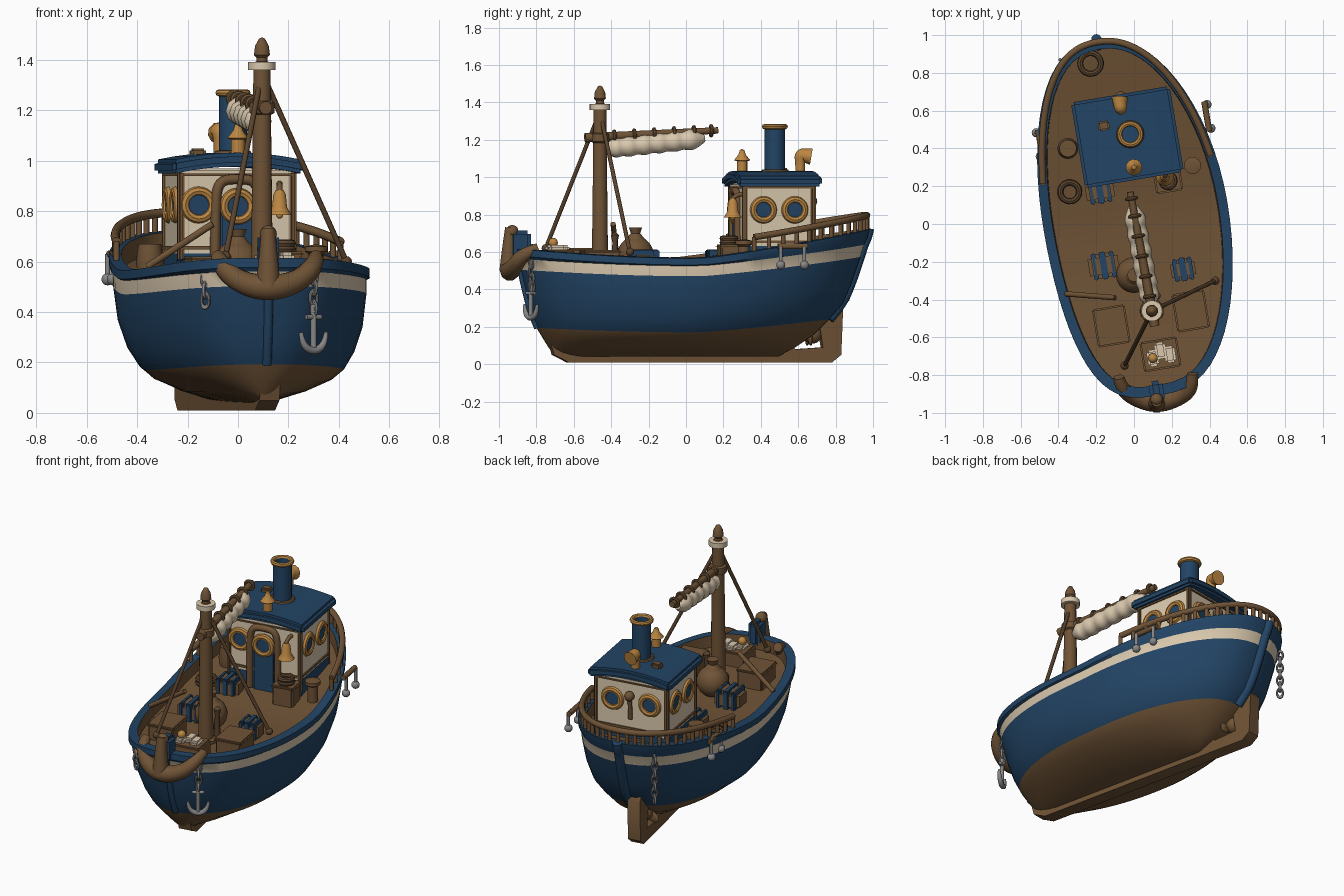
import bpy, bmesh, math
from mathutils import Matrix, Vector

cube = bpy.data.objects.get("Cube")
if cube:
    bpy.data.objects.remove(cube)
A = math.radians(9.5)
T, R, pi = Matrix.Translation, Matrix.Rotation, math.pi
UP, FRONT, BACK = Matrix(), R(pi/2, 4, 'X'), R(-pi/2, 4, 'X')
LEFT, RIGHT = R(pi/2, 4, 'Y'), R(-pi/2, 4, 'Y')


def material(name, rgb):
    m = bpy.data.materials.new(name)
    m.use_nodes = True
    m.diffuse_color = (*rgb, 1)
    m.node_tree.nodes["Principled BSDF"].inputs["Base Color"].default_value = (*rgb, 1)
    return m


wood = material("brown wood", (.16, .087, .037))
dark = material("dark wood", (.10, .056, .026))
blue = material("navy paint", (.016, .058, .13))
cream = material("cream paint", (.70, .58, .42))
brass = material("brass", (.50, .24, .055))
iron = material("grey iron", (.24, .24, .24))


def finish(name, me, mats, angle=40):
    for m in mats:
        me.materials.append(m)
    for p in me.polygons:
        p.use_smooth = True
    me.set_sharp_from_angle(angle=math.radians(angle))
    ob = bpy.data.objects.new(name, me)
    bpy.context.scene.collection.objects.link(ob)
    return ob


def from_bm(name, bm, *mats):
    bmesh.ops.recalc_face_normals(bm, faces=bm.faces)
    me = bpy.data.meshes.new(name)
    bm.to_mesh(me)
    bm.free()
    return finish(name, me, mats)


def at(x, y, z=0):
    return T((x, y, z)) @ R(A, 4, 'Z')


def box(name, M, size, mat, bevel=.008):
    bm = bmesh.new()
    bmesh.ops.create_cube(bm, size=1, matrix=Matrix.Diagonal((*size, 1)))
    if bevel:
        bmesh.ops.bevel(bm, geom=bm.edges[:], offset=bevel, segments=2, affect='EDGES')
    bm.transform(M)
    return from_bm(name, bm, mat)


def lathe(name, profile, M, mat, seg=24, closed=False):
    bm = bmesh.new()
    rings = [[bm.verts.new((r*math.cos(2*pi*i/seg), r*math.sin(2*pi*i/seg), z))
              for i in range(seg)] for r, z in profile]
    pairs = list(zip(rings, rings[1:])) + ([(rings[-1], rings[0])] if closed else [])
    for a, b in pairs:
        for i in range(seg):
            j = (i+1) % seg
            bm.faces.new((a[i], a[j], b[j], b[i]))
    bmesh.ops.remove_doubles(bm, verts=bm.verts[:], dist=1e-5)
    bm.transform(M)
    return from_bm(name, bm, mat)


def ring(name, rad, r, M, mat):
    pts = [(rad+r*math.cos(k*pi/4), r*math.sin(k*pi/4)) for k in range(8)]
    return lathe(name, pts, M, mat, closed=True)


def ball(name, M, r, mat):
    return lathe(name, [(r*math.sin(k*pi/10), -r*math.cos(k*pi/10)) for k in range(11)], M, mat)


def tube(name, pts, radii, mat):
    cu = bpy.data.curves.new(name, 'CURVE')
    cu.dimensions, cu.bevel_depth, cu.bevel_resolution, cu.use_fill_caps = '3D', 1, 3, True
    sp = cu.splines.new('NURBS' if len(pts) > 2 else 'POLY')
    sp.points.add(len(pts)-1)
    for k, (p, q) in enumerate(zip(sp.points, pts)):
        p.co = (*q, 1)
        p.radius = radii[k] if isinstance(radii, (list, tuple)) else radii
    sp.order_u, sp.use_endpoint_u, sp.resolution_u = 3, True, 6
    tmp = bpy.data.objects.new(name, cu)
    bpy.context.scene.collection.objects.link(tmp)
    me = bpy.data.meshes.new_from_object(tmp.evaluated_get(bpy.context.evaluated_depsgraph_get()))
    bpy.data.objects.remove(tmp)
    me.materials.clear()
    return finish(name, me, [mat])


# Hull: stacked outlines, each (height, sheer share, bow, stern, width, bow fullness)
B = at(.015, 0)


def sheer(s):
    return .06*s*s if s < 0 else .16*s**1.15


def hull_pt(th, z, k, bow, stern, f, p):
    c, n = math.cos(th), math.sin(th)
    s = (bow+stern)/2 + (stern-bow)/2*c
    t = .48*f*math.copysign(abs(n)**(p if c < 0 else .9), n) if abs(n) > 1e-6 else 0
    return B @ Vector((t-.05*s*s, s, z+k*sheer(s)))


levels = [(.04, 0, -.70, .50, .12, 1), (.085, .1, -.74, .60, .47, 1), (.13, .3, -.77, .70, .70, .95),
          (.17, .6, -.80, .78, .81, .9), (.24, .6, -.83, .85, .90, .85), (.34, .65, -.86, .90, .97, .8),
          (.47, .7, -.89, .95, 1, .74), (.525, .75, -.9, .97, 1, .72), (.53, .95, -.915, .99, 1.025, .7),
          (.565, 1, -.915, 1, 1.025, .7), (.57, 1, -.86, .945, .92, .7), (.50, .9, -.86, .945, .91, .7)]
N = 64
bm = bmesh.new()
rows = [[bm.verts.new(hull_pt(2*pi*i/N, *lv)) for i in range(N)] for lv in levels]
for k, (a, b) in enumerate(zip(rows, rows[1:])):
    for i in range(N):
        j = (i+1) % N
        bm.faces.new((a[i], a[j], b[j], b[i])).material_index = 0 if k < 3 or k == 10 else 2 if k == 6 else 1
for row in (rows[0], rows[-1]):
    for i in range(N//2):
        ids = dict.fromkeys((i, i+1, N-i-1, (N-i) % N))
        bm.faces.new([row[q] for q in ids])
from_bm("hull", bm, wood, blue, cream)
for name, th, r in (("stem_post", pi, .018), ("stern_post", 0, .028)):
    tube(name, [hull_pt(th, *lv) for lv in levels[3:10]], r, blue)
box("bow_block", at(.12, -.89, .64), (.075, .12, .15), blue, .02)

# Keel with rudder and propeller
bm = bmesh.new()
outline = [(-.74, .12), (-.72, .05), (-.64, .01), (.8, .01), (.85, .05), (.86, .3), (.83, .34), (.76, .32),
           (.73, .22), (.75, .09), (.6, .08), (.52, .14)]
face = bm.faces.new([bm.verts.new((-.085-.05*s, s, z)) for s, z in outline])
ext = bmesh.ops.extrude_face_region(bm, geom=[face])
bmesh.ops.translate(bm, vec=(.08, 0, 0), verts=[v for v in ext["geom"] if isinstance(v, bmesh.types.BMVert)])
bm.transform(B)
from_bm("keel_and_rudder", bm, wood)
ball("propeller_hub", B @ T((-.08, .70, .16)), .05, wood)
for k in range(3):
    ball("propeller_blade", B @ T((-.08, .68, .16)) @ R(k*2*pi/3, 4, 'Y') @ T((0, 0, .05))
         @ Matrix.Diagonal((.7, .25, 1, 1)), .045, wood)

# Stern handrail on balusters
rail = (.64, 1, -.9, .985, .97, .7)
ths = [-1.3+2.6*k/28 for k in range(29)]
tube("stern_rail", [hull_pt(t, *rail) for t in ths], .018, wood)
for t in ths:
    p = hull_pt(t, *rail)
    tube("baluster", [p-Vector((0, 0, .08)), p], .012, wood)

# Cabin
C = at(-.035, .46)
box("cabin_walls", C @ T((0, 0, .79)), (.46, .38, .36), cream)
box("cabin_base", C @ T((0, 0, .56)), (.465, .385, .16), blue)
box("cabin_trim", C @ T((0, 0, .655)), (.475, .395, .03), wood)
box("eave_trim", C @ T((0, 0, .945)), (.475, .395, .025), wood)
for u in (-.225, .225):
    for v in (-.185, .185):
        box("corner_post", C @ T((u, v, .76)), (.028, .028, .4), wood)
bm = bmesh.new()
bmesh.ops.create_cube(bm, size=1, matrix=Matrix.Diagonal((.53, .46, .055, 1)))
bmesh.ops.bevel(bm, geom=bm.edges[:], offset=.015, segments=2, affect='EDGES')
bmesh.ops.subdivide_edges(bm, edges=[e for e in bm.edges if e.calc_length() > .3], cuts=7, use_grid_fill=True)
for v in bm.verts:
    v.co.z += .03*(1-(v.co.x/.265)**2)
bm.transform(C @ T((0, 0, .975)))
from_bm("cabin_roof", bm, blue)


def porthole(M):
    ring("porthole_rim", .055, .018, M, brass)
    lathe("porthole_glass", [(0, .006), (.05, .006), (.05, -.01)], M, blue)


for v in (-.085, .085):
    porthole(C @ T((.23, v, .825)) @ LEFT)
    porthole(C @ T((-.23, v, .825)) @ RIGHT)
    porthole(C @ T((v*1.4, .19, .825)) @ BACK)
porthole(C @ T((-.155, -.19, .825)) @ FRONT)
box("door", C @ T((0, -.193, .68)), (.14, .02, .34), blue)
porthole(C @ T((0, -.205, .82)) @ FRONT)
tube("door_arch", [C @ Vector(p) for p in ((-.09, -.2, .54), (-.09, -.2, .8), (-.08, -.2, .92), (0, -.2, .93),
     (.08, -.2, .92), (.09, -.2, .8), (.09, -.2, .54))], .02, wood)
ball("stern_lamp", C @ T((0, .215, .87)), .03, wood)
tube("stern_lamp_pipe", [C @ Vector((0, .2, .72)), C @ Vector((0, .21, .87))], .013, wood)

# Bell on its post
lathe("bell", [(0, .1), (.015, .1), (.025, .08), (.03, .03), (.048, 0), (.03, .0), (0, .01)], at(.165, .25, .785), brass)
ball("bell_clapper", at(.165, .25, .785), .014, brass)
tube("bell_bracket", [(.165, .32, .91), (.165, .25, .91), (.165, .25, .87)], .012, wood)

# Roof fittings
lathe("funnel", [(.07, 0), (.07, .02), (.055, .03), (.055, .27), (.042, .27), (.042, .22), (0, .22)],
      at(-.02, .475, 1.0), blue)
ring("funnel_rim", .056, .014, at(-.02, .475, 1.27), brass)
ring("funnel_collar", .062, .012, at(-.02, .475, 1.03), wood)
lathe("roof_lantern", [(0, 0), (.042, 0), (.042, .02), (.028, .025), (.028, .08), (.044, .085), (.02, .115),
      (.012, .14), (0, .145)], at(0, .3, 1.005), brass, 12)
tube("vent_horn", [(-.07, .61, 1.0), (-.07, .61, 1.07), (-.07, .61, 1.12), (-.075, .64, 1.115), (-.075, .67, 1.11)],
     [.026, .026, .034, .038, .045], brass)
box("roof_valve", at(-.16, .52, 1.03), (.06, .05, .04), wood)

# Mast, yard, furled sail and stays
lathe("mast", [(0, 0), (.065, 0), (.062, .04), (.044, .05), (.034, .9), (.022, .905), (.022, .92), (.032, .93), (.028, .965),
      (.012, .995), (0, 1)], at(.095, -.46, .49), wood, 16)
lathe("mast_band", [(.03, 0), (.055, 0), (.055, .032), (.03, .032)], at(.095, -.46, 1.36), cream)
lathe("mast_collar", [(.03, 0), (.05, .01), (.05, .05), (.03, .06)], at(.095, -.46, 1.18), wood)
tip, heel = Vector((-.02, .17, 1.25)), Vector((.11, -.54, 1.21))
tube("yard", [heel, tip], [.026, .018], wood)
sail = [heel.lerp(tip, .16+.74*k/13)-Vector((0, 0, .065-.002*k)) for k in range(14)]
tube("furled_sail", sail, [.025]+[.06, .047]*6+[.02], cream)
for k in (.22, .37, .52, .67, .82, .95):
    ring("sail_tie", .026, .01, T(heel.lerp(tip, k)) @ R(A, 4, 'Z') @ FRONT, wood)
for end in ((-.05, -.75, .62), (.43, -.3, .60)):
    tube("stay", [(.095, -.46, 1.35), end], .011, dark)
    ball("stay_block", T(end), .022, dark)

# Wooden anchor at the bow
tube("bow_anchor_arms", [(-.08, -.81, .62), (-.07, -.87, .59), (0, -.92, .52), (.12, -.95, .49), (.24, -.92, .52),
     (.31, -.87, .59), (.31, -.79, .62)], [.028, .038, .045, .055, .045, .038, .028], wood)
tube("bow_anchor_shank", [(.12, -.95, .5), (.12, -.95, .62), (.12, -.94, .73)], [.05, .036, .028], wood)
ball("bow_anchor_eye", T((.12, -.93, .71)), .034, wood)


# Hanging chains and iron anchor
def chain(x, y, top, n, turn):
    for k in range(n):
        ring("chain_link", .021, .008, T((x, y, top-.042*k)) @ R(turn+k % 2*pi/2, 4, 'Z')
             @ FRONT @ Matrix.Diagonal((.8, 1.3, 1, 1)), iron)


def iron_anchor(x, y, z, turn):
    M = T((x, y, z)) @ R(turn, 4, 'Z')
    tube("anchor_shank", [M @ Vector((0, 0, 0)), M @ Vector((0, 0, .17))], .012, iron)
    tube("anchor_arms", [M @ Vector(p) for p in ((-.06, 0, .06), (-.055, 0, .01), (0, 0, -.02), (.055, 0, .01),
         (.06, 0, .06))], [.008, .014, .016, .014, .008], iron)
    tube("anchor_stock", [M @ Vector((-.035, 0, .12)), M @ Vector((.035, 0, .12))], .01, iron)


chain(.30, -.825, .54, 4, .6)
iron_anchor(.30, -.83, .26, .6)
chain(-.13, -.84, .53, 3, -.4)
chain(-.38, .86, .62, 7, -.7)

# Side fenders
for side, x, y in ((1, .385, .57), (-1, -.495, .42)):
    lo, hi = B @ Vector((0, -.08, 0)) - B @ Vector((0, 0, 0)), Vector((x, y, .63))
    tube("fender_bar", [hi-lo, hi+lo], .016, wood)
    for q in (-.8, .8):
        p = hi + lo*q + Vector((side*.012, 0, 0))
        tube("fender_rope", [p, p-Vector((0, 0, .1))], .01, iron)
        ball("fender", T(p-Vector((0, 0, .1))), .024, iron)

# Deck cargo
for x, y, w, d, h in ((-.12, -.54, .16, .19, .11), (.30, -.46, .16, .19, .1), (.18, .23, .13, .11, .13)):
    box("crate", at(x, y, .5+h/2), (w, d, h), wood)
    box("crate_lid", at(x, y, .5+h), (w+.015, d+.015, .02), wood)
for x, y, w, d in ((-.16, -.22, .16, .13), (.26, -.24, .13, .11), (-.18, .17, .15, .11)):
    box("chest", at(x, y, .55), (w, d, .11), wood, .02)
    for q in (-.3, .3):
        box("chest_strap", at(x, y, .55) @ T((q*w, 0, 0)), (.025, d+.012, .122), blue, .006)
    box("chest_latch", at(x, y, .55), (.035, d+.016, .126), blue, .006)
box("hatch", at(.14, -.69, .56), (.2, .16, .1), wood)
for x, y in ((.1, -.71), (.14, -.67), (.19, -.69)):
    box("folded_cloth", at(x, y, .62), (.06, .09, .035), cream, .012)
ball("hatch_lamp", at(.1, -.71, .65), .025, brass)
ball("sack", at(-.0, -.27, .59), .095, wood)
lathe("sack_neck", [(.05, 0), (.025, .03), (.035, .06), (0, .06)], at(-.0, -.27, .67), wood)
lathe("barrel", [(0, 0), (.045, 0), (.055, .07), (.045, .14), (0, .14)], at(-.35, .4, .53), wood)
lathe("bollard", [(0, 0), (.03, 0), (.03, .1), (.045, .11), (.045, .13), (0, .14)], at(.31, .31, .53), wood)
for name, x, y, z, r in (("rope_coil", -.34, .17, .53, .05), ("crate_coil", .18, .23, .65, .035),
                         ("stern_coil", -.23, .85, .65, .055)):
    for k in range(2):
        ring(name, r, .016, at(x, y, z+.022*k), dark)
tube("boat_hook", [(-.36, -.37, .58), (-.1, -.39, .75)], .014, wood)
lathe("deck_cleat", [(0, 0), (.02, 0), (.014, .15), (.022, .19), (0, .21)], at(.12, -.38, .5), dark, 12)
